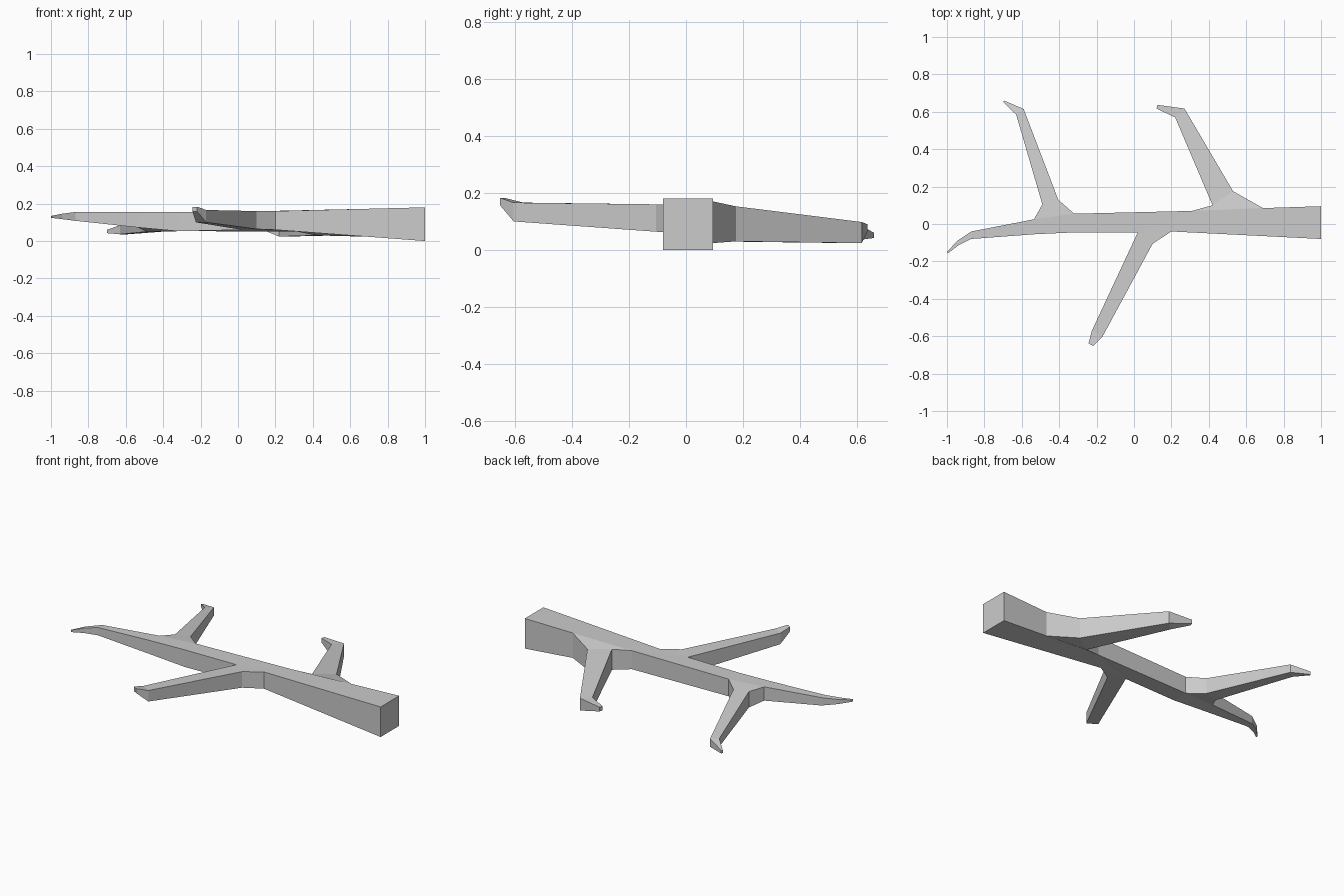
import bpy, bmesh

if "Cube" in bpy.data.objects:
    bpy.data.objects.remove(bpy.data.objects["Cube"])

# height profile of the trunk along x: (x, underside, top)
PROFILE = [(-1, .124, .134), (-.94, .117, .146), (-.87, .108, .155),
           (-.34, .052, .155), (0, .06, .157), (.2, .06, .16), (1, 0, .18)]


def trunk_heights(x):
    for (x0, b0, t0), (x1, b1, t1) in zip(PROFILE, PROFILE[1:]):
        if x <= x1:
            f = (x - x0) / (x1 - x0)
            return b0 + f * (b1 - b0), t0 + f * (t1 - t0)


bm = bmesh.new()
nodes = {}       # plan position -> (lower vertex, upper vertex)
edge_use = {}    # plan edge -> direction, kept only while it is on the outline


def node(x, y, heights=None):
    if (x, y) not in nodes:
        b, t = heights or trunk_heights(x)
        nodes[(x, y)] = (bm.verts.new((x, y, b)), bm.verts.new((x, y, t)))
    return (x, y)


def plate(points):
    """Upper and lower face over a plan polygon; records its outline."""
    points = list(dict.fromkeys(points))
    bm.faces.new([nodes[p][1] for p in points])
    bm.faces.new([nodes[p][0] for p in reversed(points)])
    for a, b in zip(points, points[1:] + points[:1]):
        if (b, a) in edge_use:
            del edge_use[(b, a)]
        else:
            edge_use[(a, b)] = True


def limb(sections):
    """Sections (x, y, x, y[, bottom, top]) listed from root to tip."""
    pairs = [(node(s[0], s[1], s[4:]), node(s[2], s[3], s[4:])) for s in sections]
    for (a, b), (c, d) in zip(pairs, pairs[1:]):
        plate([a, c, d, b])


# trunk: +y side, -y side
limb([(1, .095, 1, -.08),
      (.69, .085, .2, -.04),
      (.31, .07, .02, -.045),
      (-.32, .055, -.32, -.045),
      (-.535, .025, -.535, -.055),
      (-.87, -.04, -.87, -.08),
      (-.945, -.09, -.94, -.115),
      (-1, -.15, -.995, -.157)])
# back right branch
limb([(.31, .07, .69, .085),
      (.42, .10, .53, .175, .03, .153),
      (.22, .57, .27, .617, .024, .098),
      (.12, .617, .125, .637, .065, .09)])
# back left branch
limb([(-.535, .025, -.32, .055),
      (-.49, .105, -.405, .13, .05, .145),
      (-.63, .585, -.59, .615, .036, .085),
      (-.70, .652, -.695, .66, .042, .06)])
# front branch
limb([(.2, -.04, .02, -.045),
      (.1, -.105, .02, -.045, .064, .16),
      (-.17, -.605, -.225, -.57, .1, .166),
      (-.218, -.653, -.243, -.638, .157, .183)])

# side walls along the remaining outline
for a, b in edge_use:
    bm.faces.new([nodes[a][0], nodes[b][0], nodes[b][1], nodes[a][1]])
bmesh.ops.recalc_face_normals(bm, faces=bm.faces)

mesh = bpy.data.meshes.new("branch")
bm.to_mesh(mesh)
bm.free()
bpy.context.collection.objects.link(bpy.data.objects.new("tree_branch", mesh))
